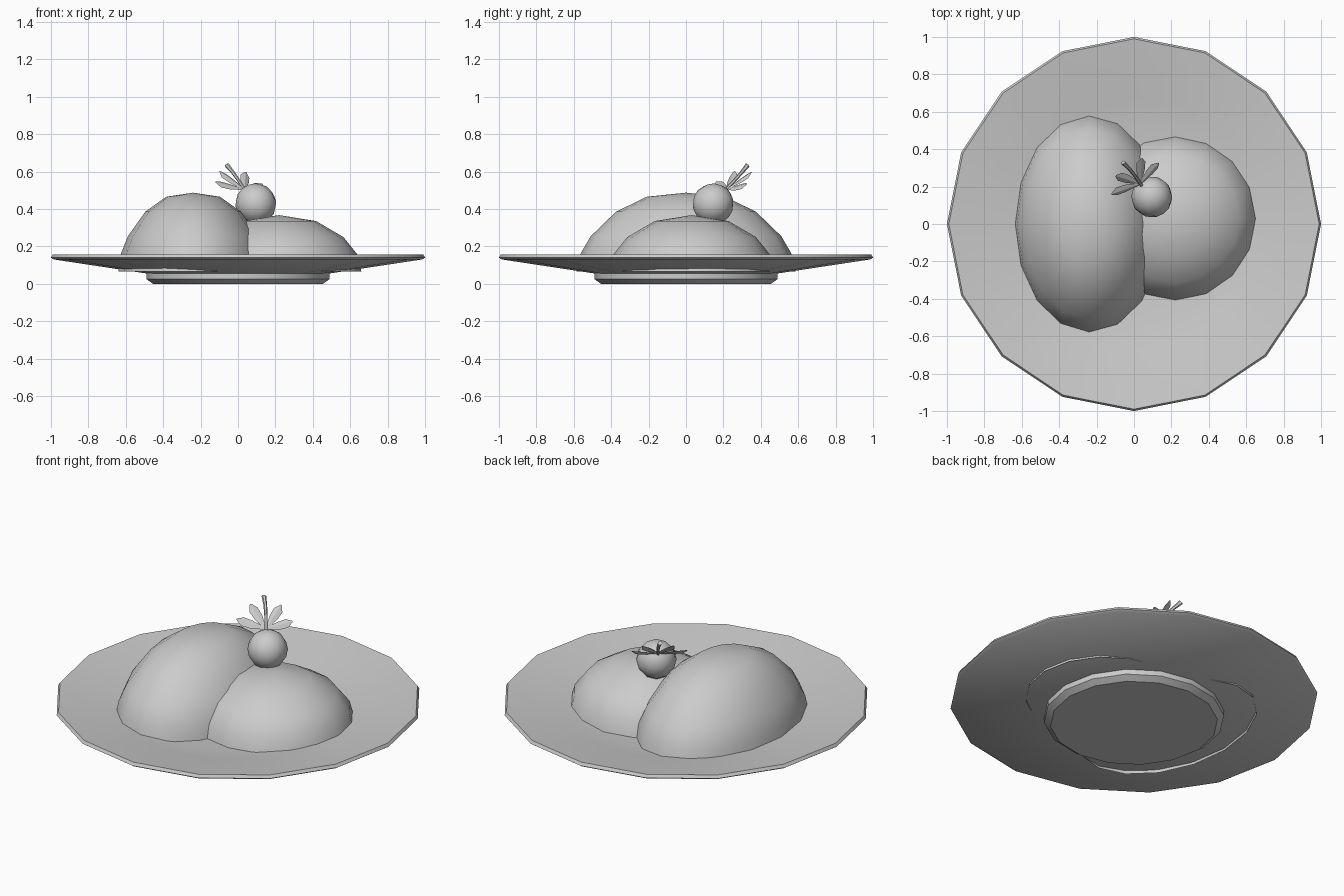
import bpy, bmesh, math
from mathutils import Vector, Matrix

if "Cube" in bpy.data.objects:
    bpy.data.objects.remove(bpy.data.objects["Cube"])


def finish(name, bm, angle=35):
    me = bpy.data.meshes.new(name)
    bm.to_mesh(me)
    bm.free()
    ob = bpy.data.objects.new(name, me)
    bpy.context.collection.objects.link(ob)
    bpy.ops.object.select_all(action='DESELECT')
    ob.select_set(True)
    bpy.context.view_layer.objects.active = ob
    bpy.ops.object.shade_smooth_by_angle(angle=math.radians(angle))
    return ob


def lathe(name, profile, sides=16, scale=(1, 1), centre=(0, 0), angle=35):
    """Revolve (radius, z) points; radius 0 becomes a pole."""
    bm = bmesh.new()
    rings = []
    for r, z in profile:
        n = sides if r > 0 else 1
        rings.append([bm.verts.new((
            centre[0] + scale[0] * r * math.cos(2 * math.pi * i / sides),
            centre[1] + scale[1] * r * math.sin(2 * math.pi * i / sides), z))
            for i in range(n)])
    for a, b in zip(rings, rings[1:]):
        for i in range(sides):
            j = (i + 1) % sides
            loop = [a[i % len(a)], a[j % len(a)], b[j % len(b)], b[i % len(b)]]
            bm.faces.new(list(dict.fromkeys(loop)))
    bmesh.ops.recalc_face_normals(bm, faces=bm.faces)
    return finish(name, bm, angle)


# Plate with foot, sloping rim and shallow well
lathe("plate", [(0, 0), (0.455, 0), (0.49, 0.025), (0.49, 0.055), (0.985, 0.13),
                (1.0, 0.14), (0.99, 0.157), (0.67, 0.108), (0.52, 0.08), (0, 0.075)])

# Two mounds that overlap each other
lathe("large_mound", [(1, 0.065), (0.965, 0.16), (0.87, 0.255), (0.64, 0.385),
                      (0.36, 0.465), (0, 0.487)],
      scale=(0.40, 0.585), centre=(-0.24, 0), angle=60)
lathe("small_mound", [(1, 0.065), (0.945, 0.16), (0.78, 0.25), (0.45, 0.335),
                      (0, 0.367)],
      scale=(0.44, 0.44), centre=(0.22, 0.03), angle=60)

# Axes of the tilted berry: n along the stem, t across the leaf fan
n = Vector((-0.43, 0.62, 0.66)).normalized()
t = Vector((0.74, 0.67, 0.1))
t = (t - n * t.dot(n)).normalized()
u = n.cross(t)
base = Vector((0.035, 0.215, 0.505))

# Berry
bm = bmesh.new()
rot = Matrix((t, u, n)).transposed().to_4x4()
rot.invert_safe() if rot.determinant() == 0 else None
bmesh.ops.create_uvsphere(bm, u_segments=12, v_segments=8, radius=0.11,
                          matrix=Matrix.Translation((0.095, 0.145, 0.427)) @ rot)
bmesh.ops.recalc_face_normals(bm, faces=bm.faces)
finish("berry", bm, 60)

# Stem: bent tapered tube
bm = bmesh.new()
path = [(-0.03, 0.0, 0.009), (0.07, 0.0, 0.009), (0.14, -0.004, 0.010), (0.195, -0.012, 0.013)]
rings = []
for along, bend, r in path:
    c = base + n * along + t * bend
    rings.append([bm.verts.new(c + r * (t * math.cos(k * math.tau / 6) + u * math.sin(k * math.tau / 6)))
                  for k in range(6)])
for a, b in zip(rings, rings[1:]):
    for k in range(6):
        bm.faces.new((a[k], a[(k + 1) % 6], b[(k + 1) % 6], b[k]))
bm.faces.new(rings[-1])
bm.faces.new(rings[0])
bmesh.ops.recalc_face_normals(bm, faces=bm.faces)
finish("stem", bm)

# Fan of four folded leaves
outline = [(0, 0.005), (0.5, 0.024), (0.8, 0.026), (1, 0.004)]
bm = bmesh.new()
for deg, length in ((18, 0.15), (60, 0.165), (120, 0.17), (160, 0.17)):
    a = math.radians(deg)
    d = t * math.cos(a) + n * math.sin(a)
    w = n * math.cos(a) - t * math.sin(a)
    mid = [bm.verts.new(base + d * length * s) for s, _ in outline]
    for side in (-1, 1):
        edge = [bm.verts.new(base + d * length * s + w * side * h + u * h * 0.3)
                for s, h in outline]
        for i in range(3):
            bm.faces.new((mid[i], mid[i + 1], edge[i + 1], edge[i]))
bmesh.ops.recalc_face_normals(bm, faces=bm.faces)
finish("leaves", bm, 20)
